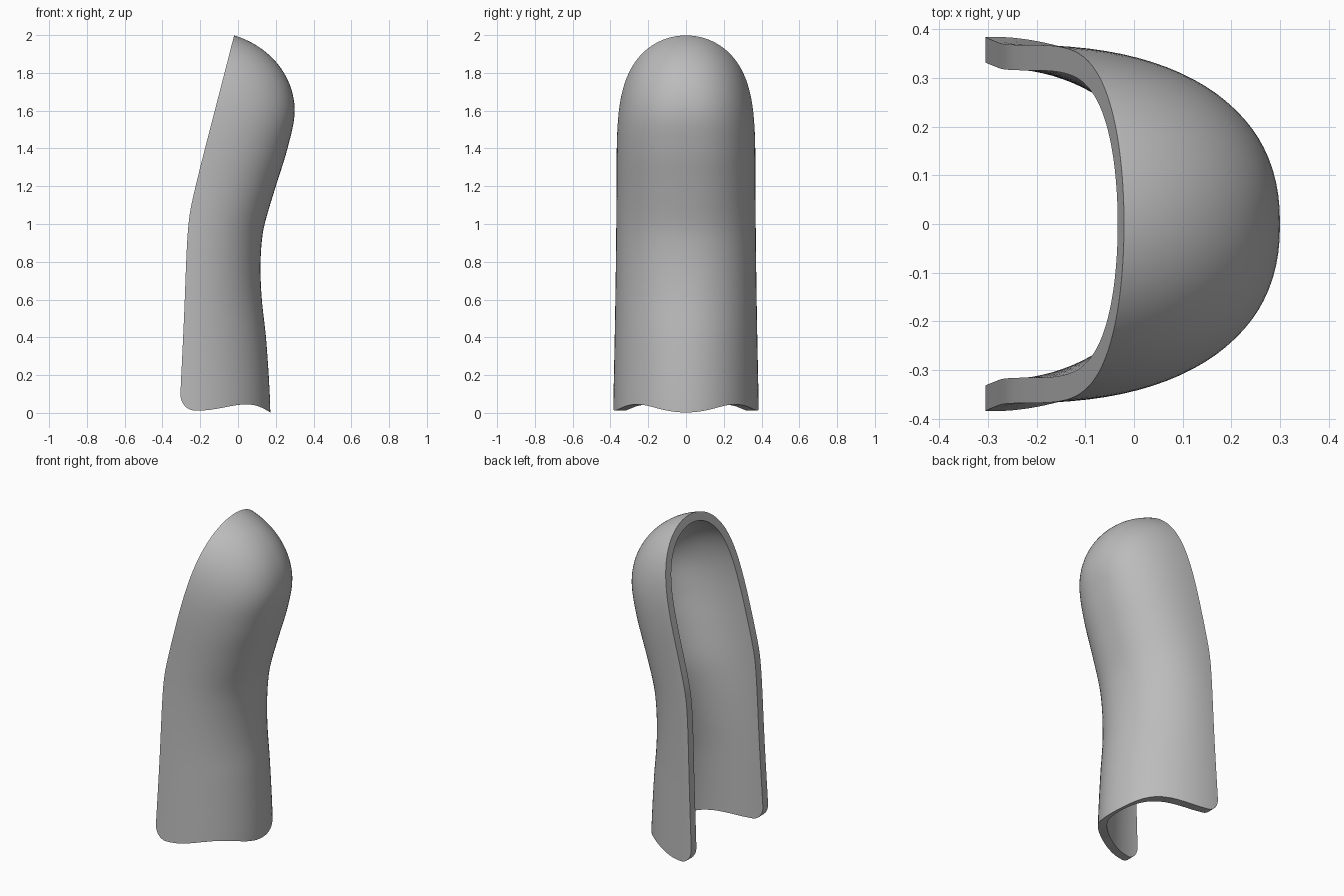
import bpy, bmesh, math

cube = bpy.data.objects.get("Cube")
if cube:
    bpy.data.objects.remove(cube, do_unlink=True)

TOP, BULGE = 2.02, 1.6


def smooth(points, t):
    """Smooth curve value at t through (position, value) points."""
    n = len(points)
    i = max(k for k in range(n - 1) if k == 0 or points[k][0] <= t)

    def slope(k):
        a, b = points[max(k - 1, 0)], points[min(k + 1, n - 1)]
        return (b[1] - a[1]) / (b[0] - a[0])
    (x0, y0), (x1, y1) = points[i], points[i + 1]
    h = x1 - x0
    u = (t - x0) / h
    return (y0 * (1 + 2 * u) * (1 - u) ** 2 + slope(i) * h * u * (1 - u) ** 2
            + y1 * u * u * (3 - 2 * u) + slope(i + 1) * h * u * u * (u - 1))


# Side profile of the shell by height
FRONT = [(-0.1, 0.173), (0.1, 0.168), (0.4, 0.148), (0.6, 0.126), (0.76, 0.119),
         (0.9, 0.125), (1.0, 0.141), (1.2, 0.2), (1.4, 0.262), (1.6, 0.3), (1.8, 0.262)]
AXIS = [(-0.1, -0.31), (0.5, -0.3), (1.0, -0.27), (1.6, -0.2), (TOP, -0.17)]
ROUND = [(-0.1, 2.0), (0.5, 2.05), (1.0, 2.2), (1.5, 2.35), (TOP, 2.0)]


def front(z):
    if z < BULGE:
        return smooth(FRONT, z)
    return -0.17 + 0.47 * math.sqrt(max(0, 1 - ((z - BULGE) / (TOP - BULGE)) ** 2))


def half_width(z):
    w = 0.368 + 0.018 * max(0, 1 - z / 1.2) ** 1.5
    t = max(0, (z - 1.2) / (TOP - 1.2))
    return w * math.sqrt(max(0, 1 - t ** 4))


def power(v, e):
    return math.copysign(abs(v) ** e, v)


def make_object(name, bm):
    bmesh.ops.recalc_face_normals(bm, faces=bm.faces)
    mesh = bpy.data.meshes.new(name)
    bm.to_mesh(mesh)
    bm.free()
    ob = bpy.data.objects.new(name, mesh)
    bpy.context.collection.objects.link(ob)
    return ob


# Domed body lofted from rounded sections
ROWS, COLS = 72, 96
bm = bmesh.new()
rings = []
for r in range(ROWS):
    z = -0.1 + (TOP + 0.1) * math.sin(r / ROWS * math.pi / 2)
    axis, w, e = smooth(AXIS, z), half_width(z), 2 / smooth(ROUND, z)
    depth = front(z) - axis
    ring = []
    for c in range(COLS):
        a = 2 * math.pi * c / COLS
        ring.append(bm.verts.new((axis + depth * power(math.cos(a), e),
                                  w * power(math.sin(a), e), z)))
    rings.append(ring)
tip = bm.verts.new((-0.17, 0, TOP))
for c in range(COLS):
    d = (c + 1) % COLS
    for low, high in zip(rings, rings[1:]):
        bm.faces.new((low[c], low[d], high[d], high[c]))
    bm.faces.new((rings[-1][c], rings[-1][d], tip))
shell = make_object("curved_shell", bm)

# Wall thickness
wall = shell.modifiers.new("wall", 'SOLIDIFY')
wall.thickness = 0.052
wall.offset = -1

# Cutter: open back edge and wavy bottom edge, as a side outline
BACK = [(0.1, -0.305), (0.5, -0.286), (0.85, -0.272), (1.0, -0.262), (1.1, -0.247),
        (1.3, -0.2), (1.65, -0.11), (2.0, -0.02), (2.2, 0.031)]
WAVE = [(-0.23, 0.013), (-0.17, 0.014), (-0.1, 0.024), (-0.02, 0.039), (0.05, 0.045),
        (0.11, 0.034), (0.17, 0.003), (0.21, -0.025)]
outline = [(smooth(BACK, z), z) for z in [2.2 - 2.1 * i / 60 for i in range(61)]]
for i in range(1, 10):
    a = math.pi / 2 * i / 10
    outline.append((-0.23 - 0.075 * math.cos(a), 0.1 - 0.087 * math.sin(a)))
outline += [(x, smooth(WAVE, x)) for x in [-0.23 + 0.44 * i / 40 for i in range(41)]]
outline += [(0.6, -0.025), (0.6, 2.2)]
bm = bmesh.new()
face = bm.faces.new([bm.verts.new((x, -0.6, z)) for x, z in outline])
side = bmesh.ops.extrude_face_region(bm, geom=[face])["geom"]
bmesh.ops.translate(bm, vec=(0, 1.2, 0),
                    verts=[v for v in side if isinstance(v, bmesh.types.BMVert)])
cutter = make_object("edge_cutter", bm)
cutter.hide_render = True

trim = shell.modifiers.new("trim", 'BOOLEAN')
trim.operation = 'INTERSECT'
trim.solver = 'EXACT'
trim.object = cutter

# Apply the modifiers and drop the cutter
bpy.context.view_layer.update()
graph = bpy.context.evaluated_depsgraph_get()
mesh = bpy.data.meshes.new_from_object(shell.evaluated_get(graph))
shell.modifiers.clear()
shell.data = mesh
bpy.data.objects.remove(cutter, do_unlink=True)

# Plain grey material
grey = bpy.data.materials.new("plain_grey")
grey.use_nodes = True
colour = (0.5, 0.5, 0.5, 1)
grey.diffuse_color = colour
grey.node_tree.nodes["Principled BSDF"].inputs["Base Color"].default_value = colour
mesh.materials.clear()
mesh.materials.append(grey)

bpy.ops.object.select_all(action='DESELECT')
shell.select_set(True)
bpy.context.view_layer.objects.active = shell
bpy.ops.object.shade_smooth_by_angle(angle=math.radians(35))
